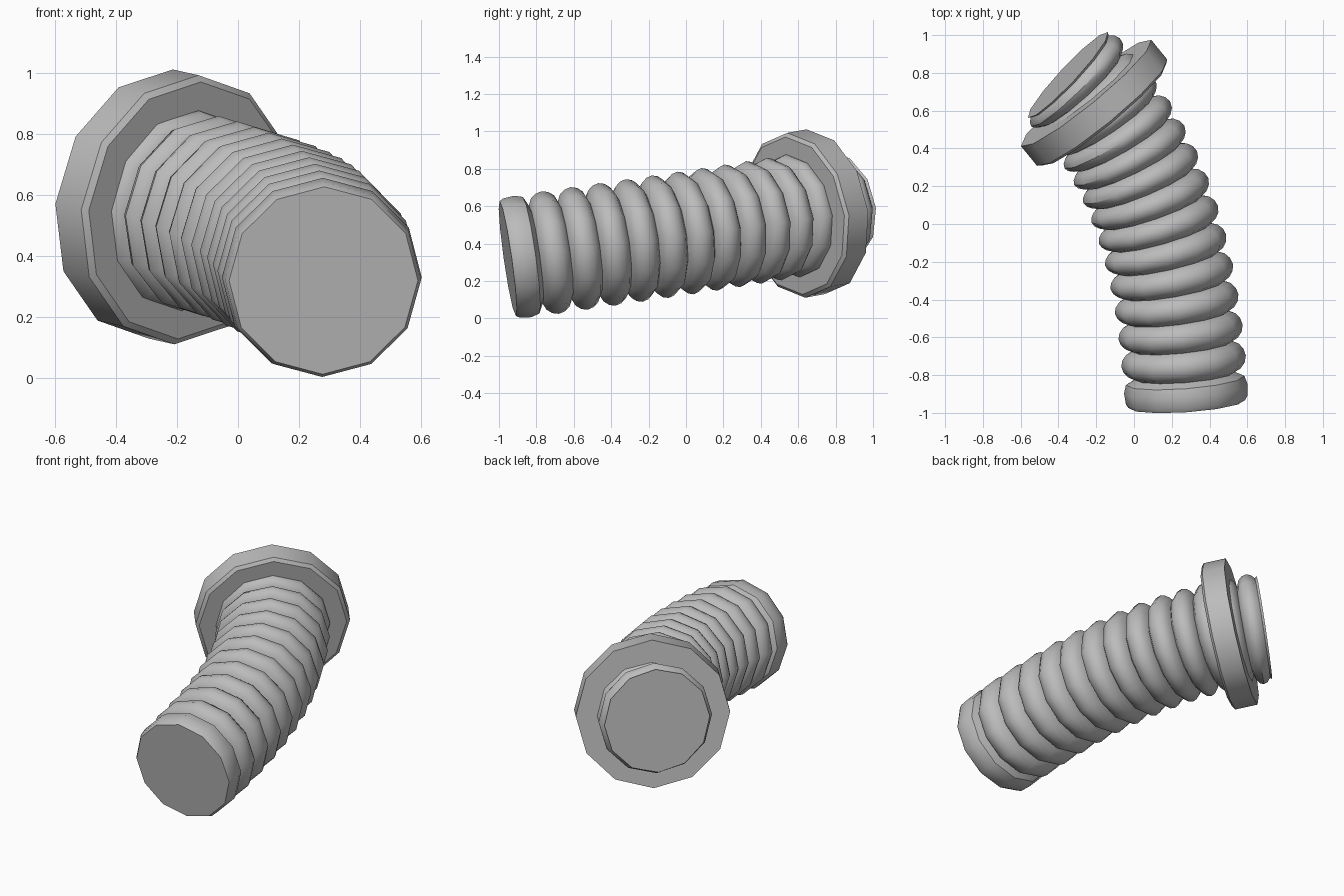
import bpy, bmesh, math
from mathutils import Vector

cube = bpy.data.objects.get("Cube")
if cube:
    bpy.data.objects.remove(cube, do_unlink=True)

SIDES = 12
LENGTH = 1.9     # plan length of the bent centreline
SLOPE = 0.142    # steady rise along the centreline
START = Vector((0.28, -0.953, 0.32))

grey = bpy.data.materials.new("plain grey")
grey.use_nodes = True
grey.diffuse_color = (0.5, 0.5, 0.5, 1)
grey.node_tree.nodes["Principled BSDF"].inputs["Base Color"].default_value = grey.diffuse_color


def heading(s):
    return 0.07 + 0.75 * (s / LENGTH) ** 1.7


def centre(s, steps=60):
    p, ds = START.copy(), s / steps
    for i in range(steps):
        a = heading((i + 0.5) * ds)
        p += Vector((-math.sin(a), math.cos(a), SLOPE)) * ds
    return p


def ring(bm, s, radius):
    """Polygon of vertices square to the centreline at distance s."""
    a = heading(s)
    side = Vector((math.cos(a), math.sin(a), 0))
    up = side.cross(Vector((-math.sin(a), math.cos(a), SLOPE)).normalized())
    c = centre(s)
    turns = [math.tau * i / SIDES for i in range(SIDES)]
    return [bm.verts.new(c + radius * (side * math.cos(t) + up * math.sin(t))) for t in turns]


def bridge(bm, a, b):
    for i in range(SIDES):
        j = (i + 1) % SIDES
        bm.faces.new((a[i], a[j], b[j], b[i]))


def finish(bm, name):
    bmesh.ops.recalc_face_normals(bm, faces=bm.faces)
    mesh = bpy.data.meshes.new(name)
    bm.to_mesh(mesh)
    bm.free()
    mesh.materials.append(grey)
    obj = bpy.data.objects.new(name, mesh)
    bpy.context.collection.objects.link(obj)
    bpy.ops.object.select_all(action="DESELECT")
    obj.select_set(True)
    bpy.context.view_layer.objects.active = obj
    bpy.ops.object.shade_smooth_by_angle(angle=math.radians(35))
    return obj


# Corrugated hose: rounded ridges between tight valleys
valleys = [0.15 + 0.158 * k - 0.0018 * k * k for k in range(14)]
profile = [(0, 0.31), (0.02, 0.322), (0.08, 0.328), (0.125, 0.315)]
for a, b in zip(valleys, valleys[1:]):
    for t in (0, 0.1, 0.28, 0.5, 0.72, 0.9):
        profile.append((a + (b - a) * t, 0.265 + 0.066 * math.sin(math.pi * t) ** 0.55))
profile.append((LENGTH, 0.31))

bm = bmesh.new()
rings = [ring(bm, s, r) for s, r in profile]
for a, b in zip(rings, rings[1:]):
    bridge(bm, a, b)
bm.faces.new(rings[0])
bm.faces.new(rings[-1])
finish(bm, "corrugated_hose")

# Collar: thick straight-sided band near the rear end
bm = bmesh.new()
a = heading(1.69)
axis = Vector((-math.sin(a), math.cos(a), SLOPE)).normalized()
section = [(-0.075, 0.27), (-0.075, 0.425), (-0.06, 0.445), (0.075, 0.445), (0.075, 0.27)]
loops = []
for offset, r in section:
    loop = ring(bm, 1.69, r)
    bmesh.ops.translate(bm, verts=loop, vec=axis * offset)
    loops.append(loop)
for i in range(len(loops)):
    bridge(bm, loops[i - 1], loops[i])
finish(bm, "collar")
